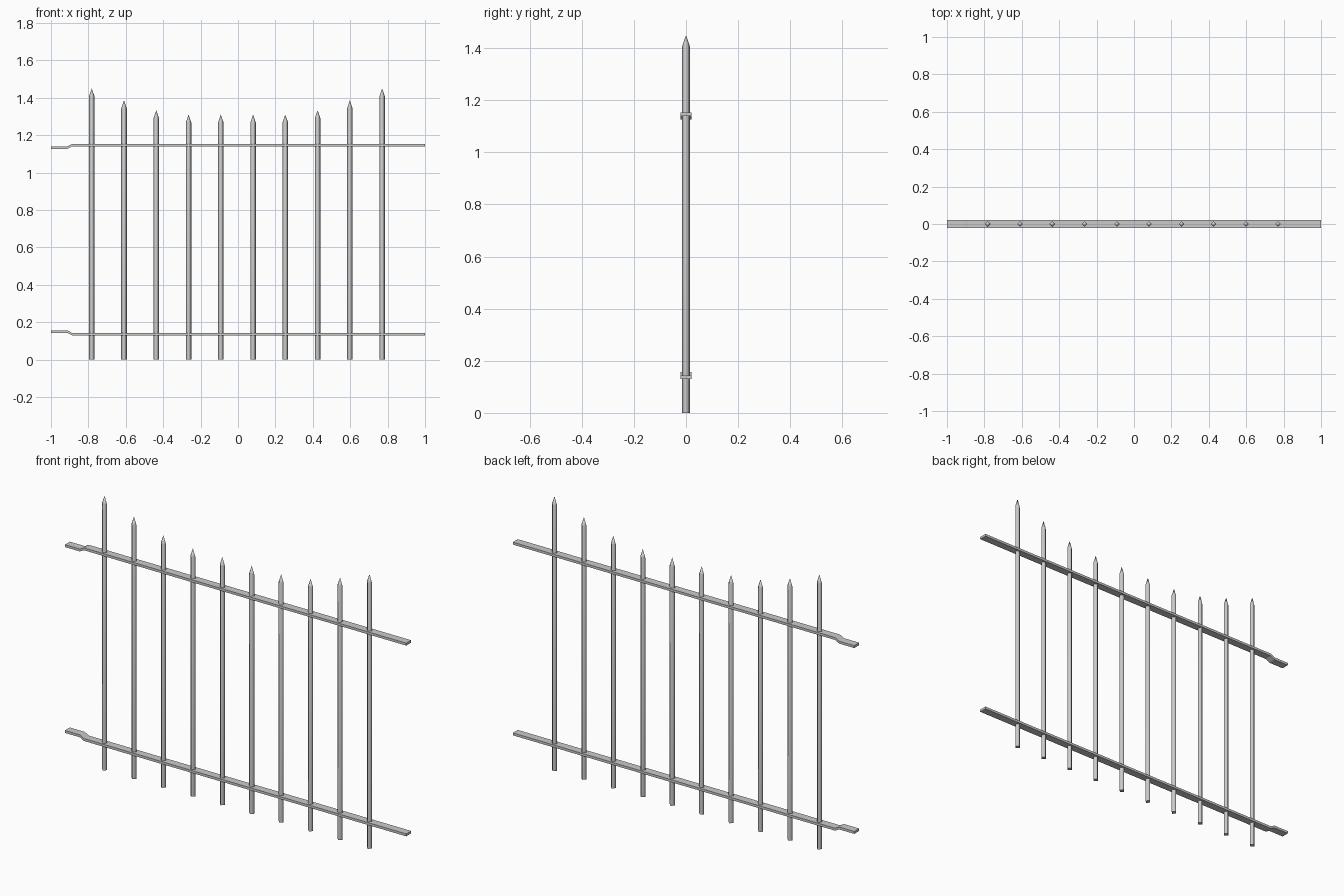
import bpy, bmesh, math

cube = bpy.data.objects.get("Cube")
if cube:
    bpy.data.objects.remove(cube)

steel = bpy.data.materials.new("grey_steel")
steel.use_nodes = True
grey = (0.6, 0.6, 0.6, 1)
steel.diffuse_color = grey
steel.node_tree.nodes["Principled BSDF"].inputs["Base Color"].default_value = grey


def add_object(name, bm):
    bmesh.ops.recalc_face_normals(bm, faces=bm.faces)
    mesh = bpy.data.meshes.new(name)
    bm.to_mesh(mesh)
    bm.free()
    mesh.materials.append(steel)
    obj = bpy.data.objects.new(name, mesh)
    bpy.context.collection.objects.link(obj)


def picket(name, x, height, radius=0.0148, sides=4, tip=0.043):
    """Square bar set cornerwise, softly shaded, with a pyramid point."""
    bm = bmesh.new()
    rings = []
    for z in (0, height - tip):
        ring = []
        for i in range(sides):
            a = 2 * math.pi * i / sides
            ring.append(bm.verts.new((x + radius * math.cos(a), radius * math.sin(a), z)))
        rings.append(ring)
    low, high = rings
    apex = bm.verts.new((x, 0, height))
    for i in range(sides):
        j = (i + 1) % sides
        bm.faces.new((low[i], low[j], high[j], high[i])).smooth = True
        bm.faces.new((high[i], high[j], apex)).smooth = True
    # The flat foot stays crisp
    foot = bm.faces.new(low)
    for edge in foot.edges:
        edge.smooth = False
    add_object(name, bm)


def rail(name, z, step, thick=0.013, half_width=0.0205):
    """Flat strip whose right end is cranked by one thickness."""
    path = [(-1, z + step), (-0.912, z + step), (-0.888, z), (1, z)]
    outline = path + [(x, h + thick) for x, h in reversed(path)]
    bm = bmesh.new()
    face = bm.faces.new([bm.verts.new((x, -half_width, h)) for x, h in outline])
    swept = bmesh.ops.extrude_face_region(bm, geom=[face])["geom"]
    verts = [v for v in swept if isinstance(v, bmesh.types.BMVert)]
    bmesh.ops.translate(bm, verts=verts, vec=(0, 2 * half_width, 0))
    add_object(name, bm)


# Pickets, rising symmetrically towards both ends
heights = [1.45, 1.386, 1.333, 1.31, 1.31]
for n, h in enumerate(heights + heights[::-1]):
    picket(f"picket_{n + 1}", -0.782 + 0.1725 * n, h)

# Rails, cranked towards each other at the right end
rail("upper_rail", 1.14, -0.013)
rail("lower_rail", 0.13, 0.013)
